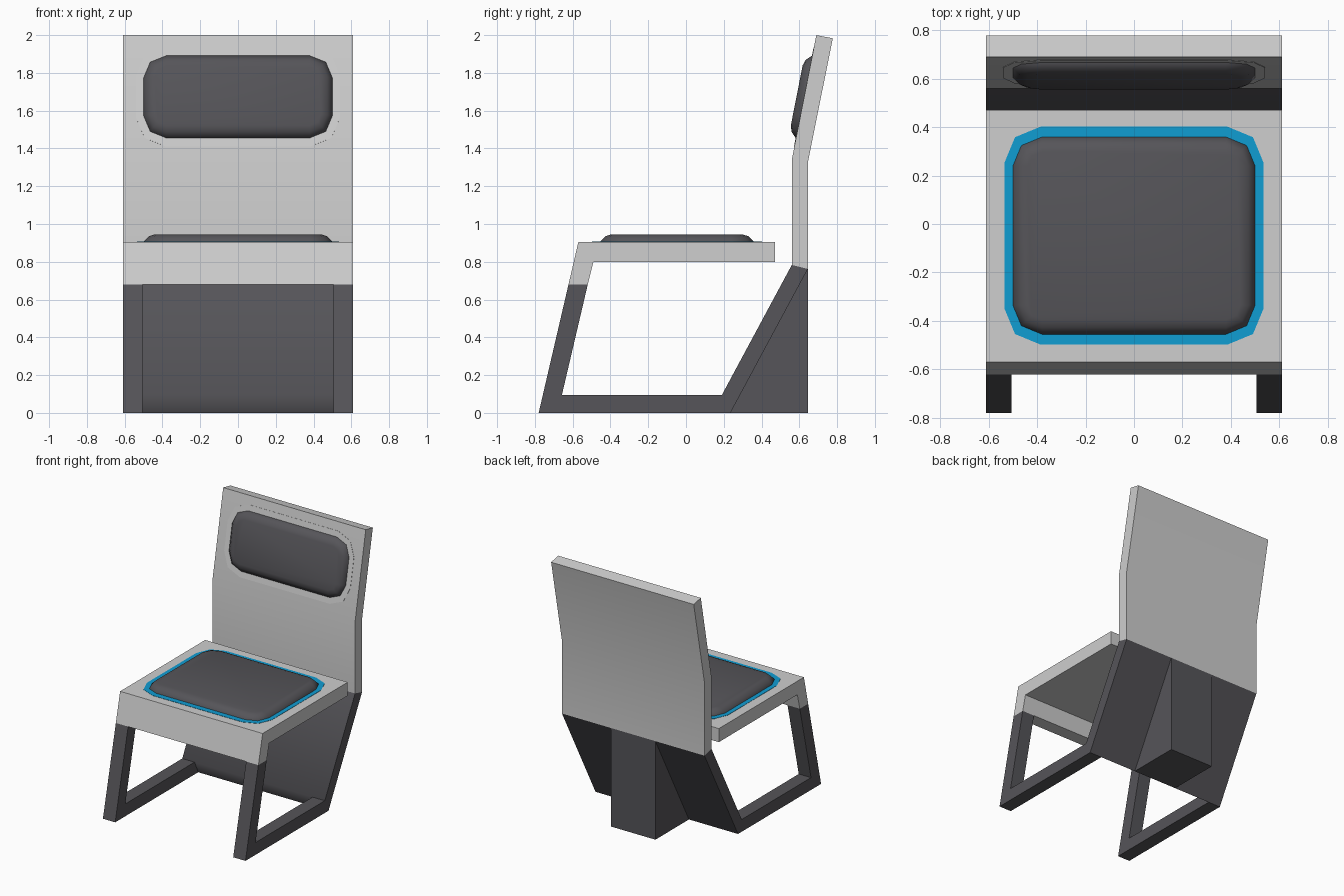
import bpy, bmesh, math
from mathutils import Matrix, Vector

if "Cube" in bpy.data.objects:
    bpy.data.objects.remove(bpy.data.objects["Cube"])


def material(name, rgb):
    m = bpy.data.materials.new(name)
    m.diffuse_color = (*rgb, 1)
    m.use_nodes = True
    m.node_tree.nodes["Principled BSDF"].inputs["Base Color"].default_value = m.diffuse_color
    return m


LIGHT = material("light grey", (0.62, 0.62, 0.62))
DARK = material("charcoal", (0.092, 0.09, 0.1))
BLUE = material("blue trim", (0.005, 0.34, 0.65))


def finish(name, bm, mat, angle):
    bmesh.ops.recalc_face_normals(bm, faces=bm.faces)
    me = bpy.data.meshes.new(name)
    bm.to_mesh(me)
    bm.free()
    me.materials.append(mat)
    ob = bpy.data.objects.new(name, me)
    bpy.context.collection.objects.link(ob)
    bpy.ops.object.select_all(action='DESELECT')
    ob.select_set(True)
    bpy.context.view_layer.objects.active = ob
    if angle:
        bpy.ops.object.shade_smooth_by_angle(angle=math.radians(angle))
    return ob


def extrude_profile(name, points, x0, x1, mat, angle=0):
    """Side profile (y, z) extruded from x0 to x1."""
    bm = bmesh.new()
    a = [bm.verts.new((x0, y, z)) for y, z in points]
    b = [bm.verts.new((x1, y, z)) for y, z in points]
    bm.faces.new(a)
    bm.faces.new(b)
    n = len(points)
    for i in range(n):
        j = (i + 1) % n
        bm.faces.new((a[i], a[j], b[j], b[i]))
    return finish(name, bm, mat, angle)


def rounded_pad(name, hx, hy, r, layers, mat, matrix, angle=0):
    """Rounded rectangle built up in (inset, height) layers; two sides per corner."""
    bm = bmesh.new()
    rings = []
    for inset, h in layers:
        ring = []
        for k, (sx, sy) in enumerate(((1, 1), (-1, 1), (-1, -1), (1, -1))):
            for s in range(3):
                t = math.radians(90 * k + 45 * s)
                rr = r - inset
                p = Vector((sx * (hx - r) + rr * math.cos(t),
                            sy * (hy - r) + rr * math.sin(t), h))
                ring.append(bm.verts.new(matrix @ p))
        rings.append(ring)
    n = len(rings[0])
    for a, b in zip(rings, rings[1:]):
        for i in range(n):
            j = (i + 1) % n
            bm.faces.new((a[i], a[j], b[j], b[i]))
    bm.faces.new(rings[0])
    bm.faces.new(rings[-1])
    return finish(name, bm, mat, angle)


W = 0.61

# Seat slab with slanted front lip
extrude_profile("seat", [(-0.57, 0.905), (0.47, 0.905), (0.47, 0.80), (-0.49, 0.80),
                         (-0.52, 0.68), (-0.622, 0.68)], -W, W, LIGHT)

# Bent backrest
extrude_profile("backrest", [(0.56, 0.783), (0.56, 1.34), (0.69, 2.0), (0.777, 1.983),
                             (0.645, 1.325), (0.645, 0.762)], -W, W, LIGHT, 30)

# Front legs with floor runners
for side, x0, x1 in (("left", -W, -0.505), ("right", 0.505, W)):
    extrude_profile(side + "_leg_and_runner",
                    [(-0.622, 0.68), (-0.52, 0.68), (-0.657, 0.095), (0.19, 0.095),
                     (0.235, 0), (-0.78, 0)], x0, x1, DARK)

# Sloping rear panel and the wedge behind it
extrude_profile("rear_panel", [(0.19, 0.095), (0.56, 0.783), (0.645, 0.762), (0.235, 0)],
                -W, W, DARK, 60)
extrude_profile("rear_wedge", [(0.235, 0), (0.645, 0.762), (0.645, 0)], -0.19, 0.19, DARK)

# Cushions and their trim plates
PAD = [(0, -0.005), (0, 0.002), (0.028, 0.03), (0.06, 0.04)]
PLATE = [(0, -0.002), (0, 0.002)]
on_seat = Matrix.Translation((0, -0.048, 0.905))
rounded_pad("seat_trim", 0.535, 0.45, 0.15, PLATE, BLUE, on_seat)
rounded_pad("seat_cushion", 0.50, 0.407, 0.12, PAD, DARK, on_seat, 60)

tilt = math.atan2(0.13, 0.66)
on_back = (Matrix.Translation((0, 0.56 + (1.673 - 1.34) * 0.13 / 0.66, 1.673))
           @ Matrix.Rotation(math.pi / 2 - tilt, 4, 'X'))
rounded_pad("back_trim", 0.54, 0.267, 0.155, PLATE, LIGHT, on_back)
rounded_pad("back_cushion", 0.50, 0.222, 0.12, PAD, DARK, on_back, 60)
